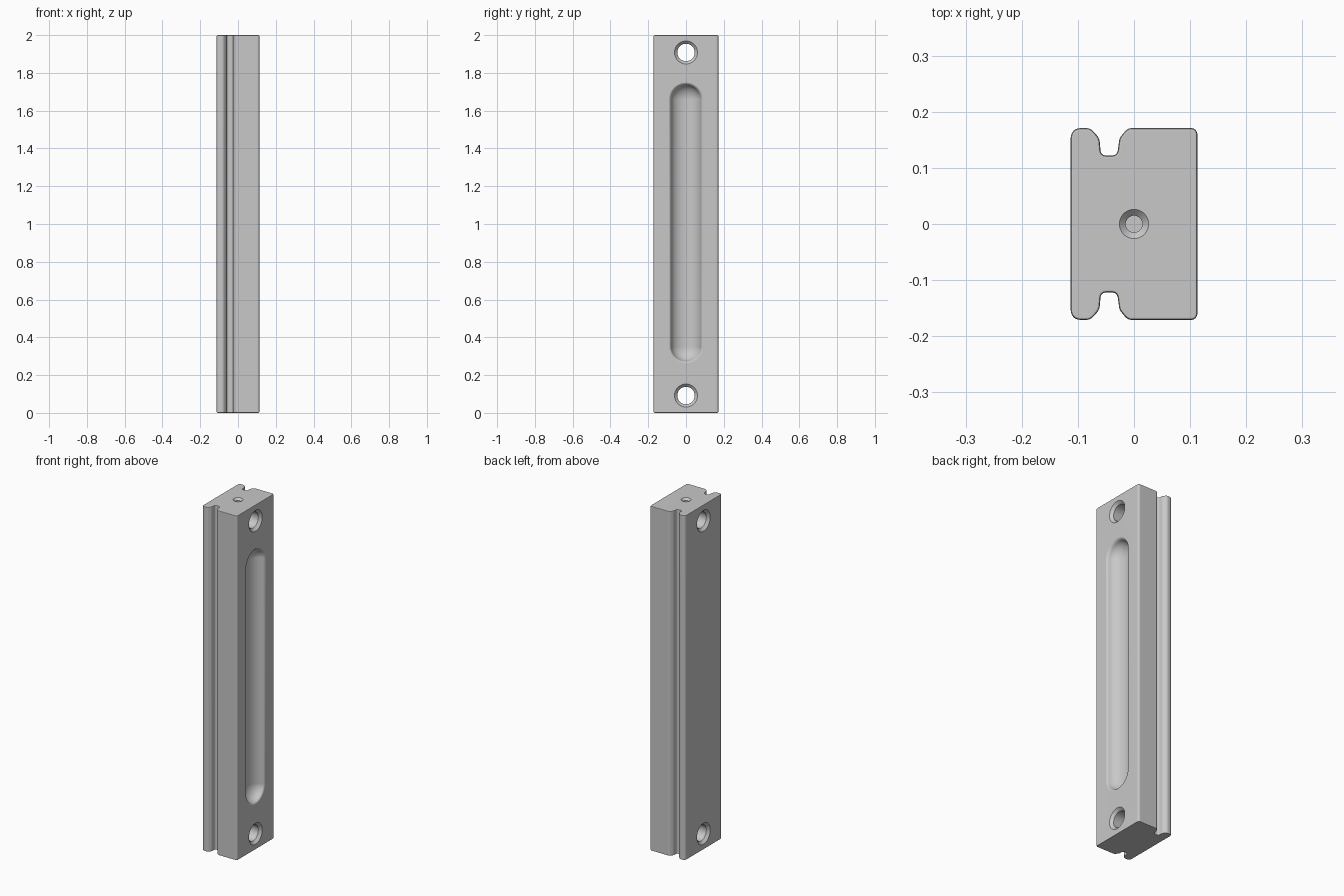
import bpy, bmesh, math
from mathutils import Matrix, Vector

cube = bpy.data.objects.get("Cube")
if cube:
    bpy.data.objects.remove(cube, do_unlink=True)

HEIGHT = 2.0
HALF_X = 0.113
HOLE_Z = 0.092

grey = bpy.data.materials.new("plain grey")
grey.use_nodes = True
colour = (0.58, 0.58, 0.58, 1)
grey.diffuse_color = colour
grey.node_tree.nodes["Principled BSDF"].inputs["Base Color"].default_value = colour


def finish(bm, name):
    bmesh.ops.recalc_face_normals(bm, faces=bm.faces)
    mesh = bpy.data.meshes.new(name)
    bm.to_mesh(mesh)
    bm.free()
    mesh.materials.append(grey)
    obj = bpy.data.objects.new(name, mesh)
    bpy.context.collection.objects.link(obj)
    return obj


def rounded(corners, steps=6):
    """Round each corner (x, y, cut length) with a short curve."""
    points = []
    for i, (x, y, cut) in enumerate(corners):
        p = Vector((x, y))
        before = Vector(corners[i - 1][:2])
        after = Vector(corners[(i + 1) % len(corners)][:2])
        a = p + (before - p).normalized() * cut
        b = p + (after - p).normalized() * cut
        for k in range(steps + 1):
            t = k / steps
            points.append(a * (1 - t) ** 2 + p * 2 * t * (1 - t) + b * t ** 2)
    return points


def turned(name, profile, matrix, stretch=0.0, sides=48):
    """Turn a (radius, height) profile, pulling its two halves apart."""
    bm = bmesh.new()
    rings = []
    for r, h in profile:
        ring = []
        for i in range(sides):
            c = math.cos((i + 0.5) * math.tau / sides)
            s = math.sin((i + 0.5) * math.tau / sides)
            ring.append(bm.verts.new((r * c + math.copysign(stretch, c), r * s, h)))
        rings.append(ring)
    for low, high in zip(rings, rings[1:]):
        for i in range(sides):
            j = (i + 1) % sides
            bm.faces.new((low[i], low[j], high[j], high[i]))
    bm.faces.new(rings[0])
    bm.faces.new(rings[-1])
    bm.transform(matrix)
    return finish(bm, name)


# Bar: grooved outline, mirrored front to back and extruded
half = [(-HALF_X, 0.171, 0.02), (-0.078, 0.171, 0.008),
        (-0.0615, 0.153, 0.008), (-0.059, 0.122, 0.01),
        (-0.03, 0.122, 0.01), (-0.026, 0.153, 0.006),
        (-0.011, 0.171, 0.008), (HALF_X, 0.171, 0.013)]
outline = rounded(half + [(x, -y, c) for x, y, c in reversed(half)])
bm = bmesh.new()
base = bm.faces.new([bm.verts.new((p.x, p.y, 0)) for p in outline])
top = bmesh.ops.extrude_face_region(bm, geom=[base], use_keep_orig=True)
bmesh.ops.translate(bm, vec=(0, 0, HEIGHT),
                    verts=[g for g in top["geom"] if isinstance(g, bmesh.types.BMVert)])
bmesh.ops.recalc_face_normals(bm, faces=bm.faces)
rims = [e for e in bm.edges if abs(e.verts[0].co.z - e.verts[1].co.z) < 0.001]
bmesh.ops.bevel(bm, geom=rims, offset=0.005, segments=2, profile=0.5,
                affect='EDGES', clamp_overlap=False)
bar = finish(bm, "grooved_bar")

# Cutters: finger scoop, cross holes and pilot hole
along_x = Matrix.Rotation(math.pi / 2, 4, 'Y')
bowl = [(0.08 * math.sin(t), -0.06 * math.cos(t))
        for t in (math.radians(1 + 74 * k / 10) for k in range(11))]
bowl += [(0.08, -0.008), (0.084, -0.003), (0.09, 0), (0.09, 0.03)]
cutters = [turned("scoop_cutter", bowl,
                  Matrix.Translation((HALF_X, 0, 1.005)) @ along_x, stretch=0.653)]

cross = [(0.061, 0.15), (0.061, HALF_X), (0.046, 0.098)]
cross = [(r, -h) for r, h in cross] + cross[::-1]
for z in (HOLE_Z, HEIGHT - HOLE_Z):
    cutters.append(turned("cross_hole_cutter", cross,
                          Matrix.Translation((0, 0, z)) @ along_x))

pilot = [(0.015, -0.035), (0.015, -0.011), (0.026, 0), (0.026, 0.03)]
cutters.append(turned("pilot_hole_cutter", pilot, Matrix.Translation((0, 0, HEIGHT))))

# Cut the bar and remove the cutters
bpy.ops.object.select_all(action='DESELECT')
bpy.context.view_layer.objects.active = bar
bar.select_set(True)
for cutter in cutters:
    cutter.hide_render = True
    cut = bar.modifiers.new("cut", 'BOOLEAN')
    cut.operation = 'DIFFERENCE'
    cut.solver = 'EXACT'
    cut.object = cutter
    bpy.ops.object.modifier_apply(modifier=cut.name)
    bpy.data.objects.remove(cutter, do_unlink=True)

# Smooth curves, flat faces
bpy.ops.object.shade_smooth_by_angle(angle=math.radians(30))
normals = bar.modifiers.new("even_normals", 'WEIGHTED_NORMAL')
normals.keep_sharp = True
bpy.ops.object.modifier_apply(modifier=normals.name)
